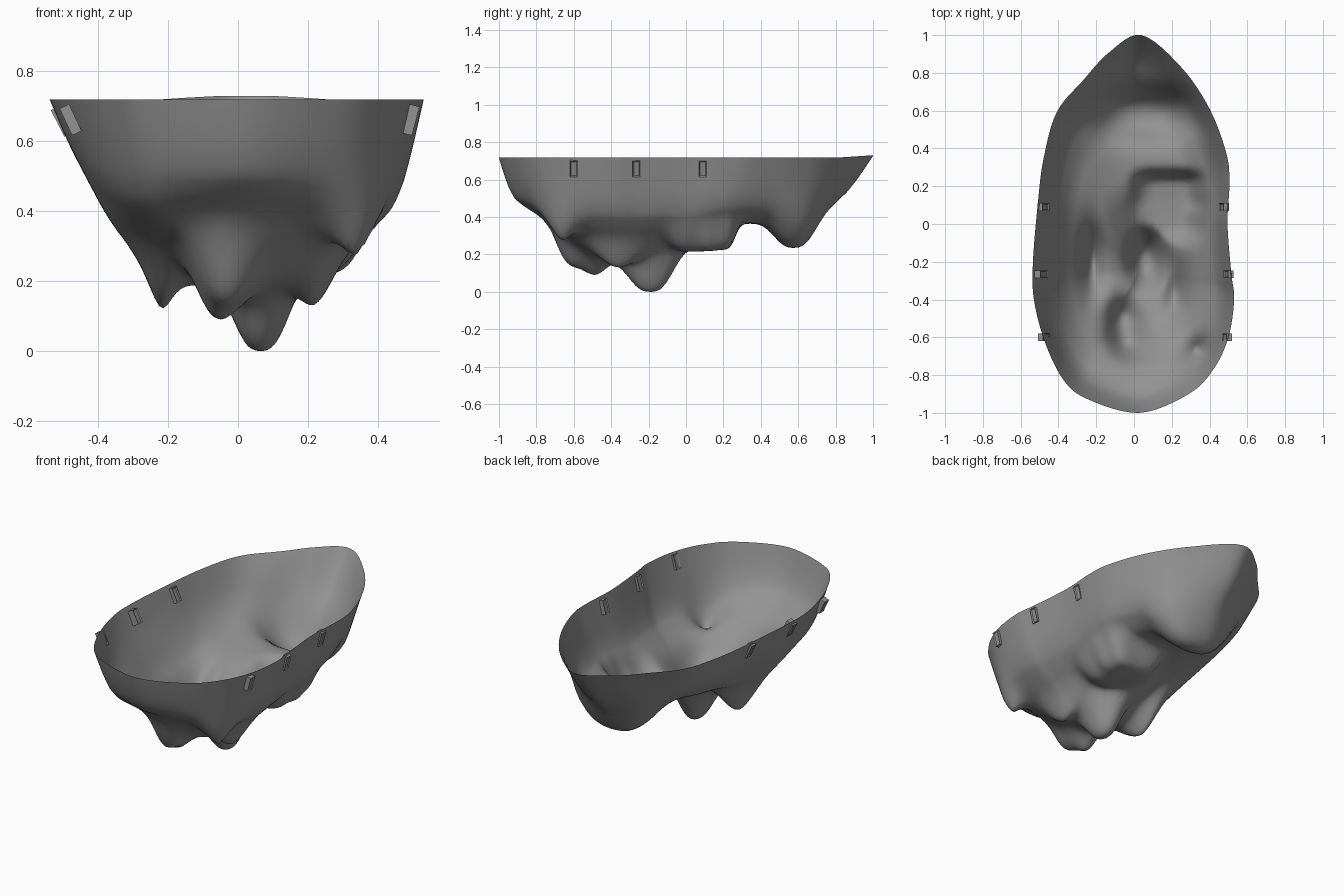
import bpy, bmesh, math
from mathutils import Vector, Matrix

if "Cube" in bpy.data.objects:
    bpy.data.objects.remove(bpy.data.objects["Cube"])

# Rim outline seen from above, clockwise from the back tip
RIM = [(.04, 1), (.25, .83), (.4, .61), (.49, .37), (.505, .21), (.495, 0), (.515, -.26),
       (.53, -.4), (.5, -.6), (.42, -.77), (.29, -.9), (.03, -1), (-.24, -.93), (-.37, -.83),
       (-.47, -.63), (-.53, -.4), (-.535, -.2), (-.51, .1), (-.48, .34), (-.41, .59),
       (-.27, .76), (-.13, .91)]
CENTRE = Vector((.03, -.25))
# Wall profiles: rim index -> heights at the fractions T from centre to rim
T = [0, .2, .4, .55, .7, .85, .93, 1]
PROFILES = [
    (0, [.15, .22, .36, .37, .36, .48, .59, .73]),
    (3, [.15, .21, .31, .36, .39, .45, .58, .72]),
    (6, [.15, .17, .22, .28, .34, .42, .56, .72]),
    (9, [.15, .16, .22, .29, .35, .43, .55, .72]),
    (11, [.15, .16, .20, .28, .40, .47, .53, .72]),
    (13, [.15, .19, .27, .32, .37, .45, .57, .72]),
    (15.5, [.15, .18, .21, .27, .37, .53, .62, .72]),
    (19, [.15, .22, .34, .38, .42, .51, .61, .72]),
    (22, [.15, .22, .36, .37, .36, .48, .59, .73])]
# Hanging points: x, y, lowest height, radius x, radius y, sharpness, squareness
POINTS = [(.065, -.19, 0, .09, .135, 2.7, 2), (-.03, -.6, .15, .08, .09, 2.5, 2),
          (-.05, -.49, .09, .08, .10, 2, 2), (-.215, -.2, .12, .05, .15, 1.7, 2),
          (.21, -.36, .13, .065, .12, 1.8, 2), (.33, -.66, .27, .08, .08, 1.4, 2),
          (.18, .17, .225, .17, .10, 5, 4), (.18, .03, .215, .17, .13, 4, 3),
          (.06, .575, .235, .24, .125, 2.6, 2.5)]


def catmull(u):
    n, i, f = len(RIM), int(u), u - int(u)
    a, b, c, d = (Vector(RIM[(i + k) % n]) for k in (-1, 0, 1, 2))
    return .5 * (2 * b + (c - a) * f + (2 * a - 5 * b + 4 * c - d) * f * f
                 + (3 * b - a - 3 * c + d) * f ** 3)


def lookup(p, t):
    t = min(max(t, 0), 1)
    for k in range(len(T) - 1):
        if t <= T[k + 1]:
            return p[k] + (p[k + 1] - p[k]) * (t - T[k]) / (T[k + 1] - T[k])


def wall_height(u, t):
    for (a, p), (b, q) in zip(PROFILES, PROFILES[1:]):
        if a <= u <= b:
            f = .5 - .5 * math.cos(math.pi * (u - a) / (b - a))
            break
    s = min(.04, 1 - t, t)
    mean = lambda r: sum(lookup(r, t + s * k) for k in (-1, 0, 1)) / 3
    return mean(p) * (1 - f) + mean(q) * f


def height(u, t, x, y):
    z = wall_height(u, t)
    for px, py, low, rx, ry, k, sq in POINTS:
        d = (abs((x - px) / rx) ** sq + abs((y - py) / ry) ** sq) ** (1 / sq)
        w = math.exp(-d ** k) * min(1, (1 - t) * 8)
        z = min(z, z + (low - z) * w)
    if t > .98:
        z = .718 + .01 * min(max((y - .82) / .15, 0), 1)
    return z


# Dark grey stone
stone = bpy.data.materials.new("dark_stone")
stone.diffuse_color = (.29, .29, .29, 1)
stone.use_nodes = True
stone.node_tree.nodes["Principled BSDF"].inputs["Base Color"].default_value = stone.diffuse_color


def finish(name, bm):
    me = bpy.data.meshes.new(name)
    bm.to_mesh(me)
    bm.free()
    me.materials.append(stone)
    ob = bpy.data.objects.new(name, me)
    bpy.context.collection.objects.link(ob)
    return ob


# Open rocky shell made of rings from centre to rim
bm = bmesh.new()
COLS, ROWS = len(RIM) * 6, 44
mid = bm.verts.new((*CENTRE, height(0, 0, *CENTRE)))
rings = []
for r in range(1, ROWS + 1):
    t, ring = r / ROWS, []
    for c in range(COLS):
        u = c / 6
        p = CENTRE.lerp(catmull(u), t)
        ring.append(bm.verts.new((p.x, p.y, height(u, t, p.x, p.y))))
    rings.append(ring)
for c in range(COLS):
    d = (c + 1) % COLS
    bm.faces.new((mid, rings[0][d], rings[0][c]))
    for a, b in zip(rings, rings[1:]):
        bm.faces.new((a[c], a[d], b[d], b[c]))
bmesh.ops.recalc_face_normals(bm, faces=bm.faces)
if sum(f.normal.z for f in bm.faces) > 0:
    bmesh.ops.reverse_faces(bm, faces=bm.faces)
for f in bm.faces:
    f.smooth = True
finish("rock_shell", bm)

# Small framed brackets through the wall just below the rim
for n, (x, y, tilt, depth) in enumerate([
        (-.48, .09, 25, .03), (-.495, -.265, 27, .045), (-.478, -.6, 25, .03),
        (.477, .09, -15, .032), (.5, -.265, -15, .03), (.493, -.6, -15, .03)]):
    bm = bmesh.new()
    bmesh.ops.create_cube(bm, size=1, matrix=Matrix.Diagonal((depth, .04, .085, 1)))
    sides = [f for f in bm.faces if abs(f.normal.x) > .9]
    bmesh.ops.inset_individual(bm, faces=sides, thickness=.008, depth=-.006)
    ob = finish(f"rim_bracket_{n + 1}", bm)
    ob.location = (x, y, .66)
    ob.rotation_euler.y = math.radians(-tilt)
